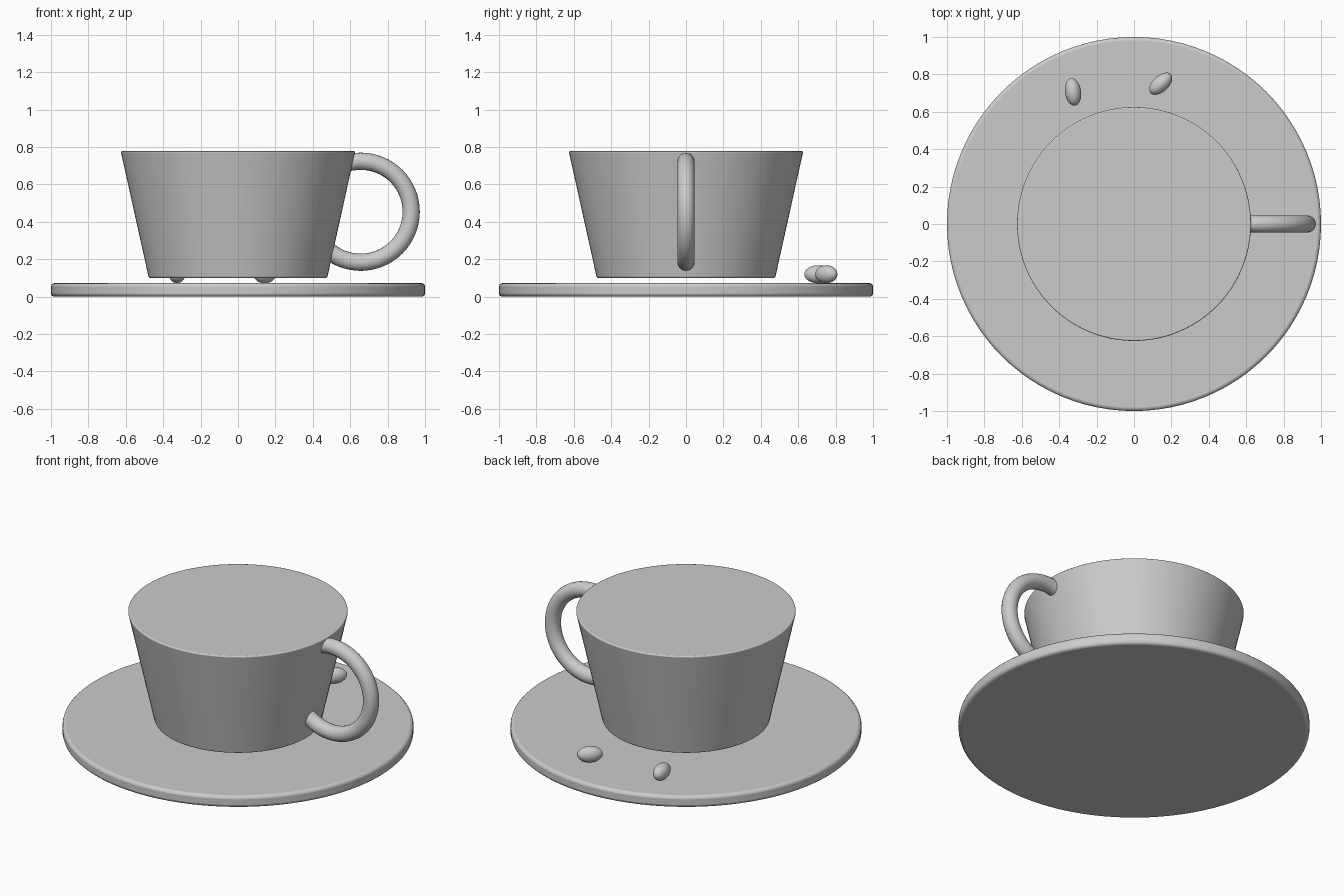
import bpy
from math import radians

if "Cube" in bpy.data.objects:
    bpy.data.objects.remove(bpy.data.objects["Cube"])


def finish(obj, name, bevel=0.0):
    """Name the part, round its rims and shade it smooth."""
    obj.name = name
    if bevel:
        mod = obj.modifiers.new("rim_bevel", 'BEVEL')
        mod.width = bevel
        mod.segments = 3
        mod.limit_method = 'ANGLE'
        mod.angle_limit = radians(40)
    bpy.ops.object.shade_smooth_by_angle(angle=radians(35))
    return obj


def disc(name, r_bottom, r_top, z0, z1, bevel):
    bpy.ops.mesh.primitive_cone_add(vertices=96, radius1=r_bottom, radius2=r_top,
                                    depth=z1 - z0, location=(0, 0, (z0 + z1) / 2))
    return finish(bpy.context.object, name, bevel)


# Saucer and tapered cup, floating just above it
disc("saucer", 1.0, 1.0, 0.0, 0.072, 0.018)
disc("cup", 0.477, 0.627, 0.10, 0.778, 0.008)

# Ring handle, sunk into the cup wall
bpy.ops.mesh.primitive_torus_add(major_segments=64, minor_segments=20,
                                 major_radius=0.27, minor_radius=0.046,
                                 location=(0.656, 0, 0.454),
                                 rotation=(radians(90), 0, 0))
finish(bpy.context.object, "handle")

# Two beans lying on the saucer: x, y, heading of the long axis
for i, (x, y, heading) in enumerate([(-0.326, 0.706, 98), (0.143, 0.75, 43)], 1):
    bpy.ops.mesh.primitive_uv_sphere_add(segments=32, ring_count=16, radius=1,
                                         location=(x, y, 0.12),
                                         rotation=(0, 0, radians(heading)))
    bean = bpy.context.object
    bean.scale = (0.074, 0.043, 0.048)
    finish(bean, f"bean_{i}")
